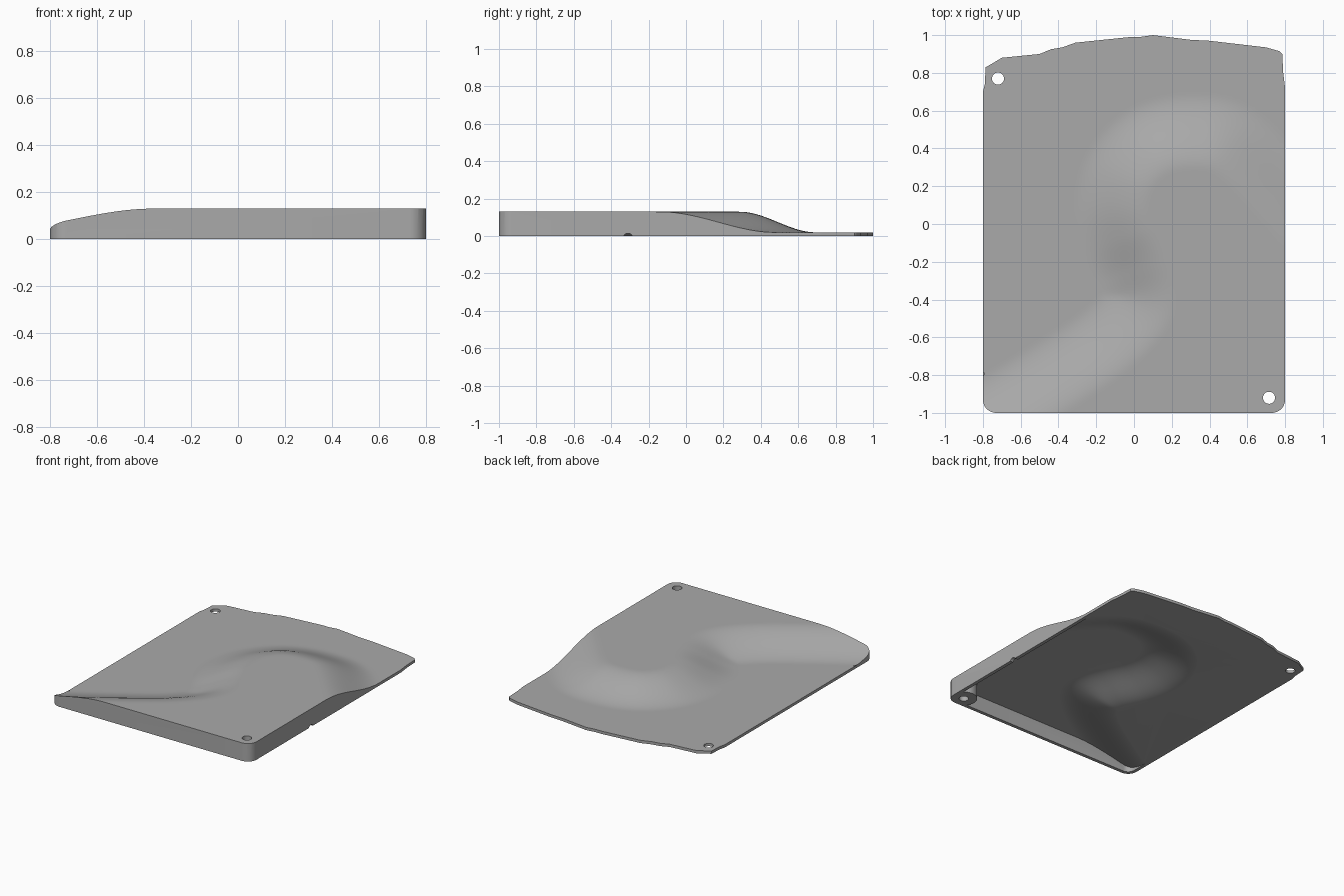
import bpy, bmesh, math
from mathutils import Vector
from mathutils.geometry import interpolate_bezier

if "Cube" in bpy.data.objects:
    bpy.data.objects.remove(bpy.data.objects["Cube"])

LOW, RISE, HALF_SLOPE, SKIN = 0.02, 0.11, 0.2, 0.021

# Centre line of the S-shaped slope, higher ground on its right-hand side
path = [Vector(p) for p in [
    (-1.05, -1.16), (-0.75, -1), (-0.42, -0.8), (-0.13, -0.6), (0.02, -0.42), (-0.01, -0.25),
    (-0.09, -0.08), (-0.12, 0.1), (-0.07, 0.29), (0.08, 0.44), (0.3, 0.49),
    (0.53, 0.44), (0.8, 0.17), (1.05, -0.13)]]
line = []
for i in range(len(path) - 1):
    a, b = path[i], path[i + 1]
    before, after = path[max(i - 1, 0)], path[min(i + 2, len(path) - 1)]
    line += interpolate_bezier(a, a + (b - before) / 6, b - (after - a) / 6, b, 8)[:-1]
line.append(path[-1])
line = [Vector((p[0], p[1])) for p in line]


def height(x, y):
    """Height of the upper surface, eased across the slope."""
    p, best, side = Vector((x, y)), 9, 1
    for a, b in zip(line, line[1:]):
        d = b - a
        t = max(0, min(1, (p - a).dot(d) / d.length_squared))
        dist = (p - a - d * t).length
        if dist < best:
            best = dist
            side = -1 if d.cross(p - a) > 0 else 1
    t = max(0, min(1, (side * best / HALF_SLOPE + 1) / 2))
    return LOW + RISE * t * t * (3 - 2 * t)


def finish(bm, name):
    bmesh.ops.recalc_face_normals(bm, faces=bm.faces)
    mesh = bpy.data.meshes.new(name)
    bm.to_mesh(mesh)
    bm.free()
    ob = bpy.data.objects.new(name, mesh)
    bpy.context.collection.objects.link(ob)
    return ob


def prism(name, outline, z0, z1):
    bm = bmesh.new()
    face = bm.faces.new([bm.verts.new((x, y, z0)) for x, y in outline])
    top = bmesh.ops.extrude_face_region(bm, geom=[face])["geom"]
    bmesh.ops.translate(bm, vec=(0, 0, z1 - z0),
                        verts=[v for v in top if isinstance(v, bmesh.types.BMVert)])
    return finish(bm, name)


def terrain(name, drop, bottom):
    """Solid block under the sculpted surface."""
    bm = bmesh.new()
    bmesh.ops.create_grid(bm, x_segments=84, y_segments=104, size=1)
    for v in bm.verts:
        v.co.x *= 0.85
        v.co.y *= 1.05
    heights = [(v, height(v.co.x, v.co.y)) for v in bm.verts]
    ext = bmesh.ops.extrude_face_region(bm, geom=bm.faces[:])["geom"]
    for v in ext:
        if isinstance(v, bmesh.types.BMVert):
            v.co.z = bottom
    for v, h in heights:
        v.co.z = h - drop
    return finish(bm, name)


def boolean(ob, cutter, operation):
    mod = ob.modifiers.new(operation, "BOOLEAN")
    mod.operation, mod.object, mod.solver = operation, cutter, "EXACT"
    bpy.context.view_layer.objects.active = ob
    bpy.ops.object.modifier_apply(modifier=mod.name)
    bpy.data.objects.remove(cutter)


def arc(cx, cy, r, start, end, n):
    return [(cx + r * math.cos(math.radians(start + (end - start) * i / n)),
             cy + r * math.sin(math.radians(start + (end - start) * i / n))) for i in range(n + 1)]


def circle(x, y, r):
    return arc(x, y, r, 0, 360, 32)[:-1]


def front_corners(half, front, r):
    return arc(-half + r, front + r, r, 180, 270, 8) + arc(half - r, front + r, r, 270, 360, 8)


# Outer body: rounded front corners, irregular back edge
back_edge = [(0.8, 0.72), (0.79, 0.8), (0.785, 0.9), (0.77, 0.915), (0.7, 0.935), (0.4, 0.97),
             (0.3, 0.975), (0.1, 1), (0.03, 0.99), (-0.02, 0.99), (-0.31, 0.96), (-0.38, 0.935),
             (-0.44, 0.925), (-0.5, 0.9), (-0.7, 0.88), (-0.75, 0.85), (-0.785, 0.83),
             (-0.79, 0.74), (-0.8, 0.7)]
body = terrain("relief_plate", 0, -0.2)
boolean(body, prism("outline", front_corners(0.8, -1, 0.07) + back_edge, 0, 0.5), "INTERSECT")

# Hollow underside with a solid corner post
cavity = terrain("cavity", SKIN, -0.2)
inner = front_corners(0.775, -0.975, 0.05) + [(0.775, 0.8), (-0.775, 0.8)]
boolean(cavity, prism("inner_outline", inner, -0.1, 0.5), "INTERSECT")
boolean(cavity, prism("corner_post", circle(0.715, -0.92, 0.09), -0.3, 0.6), "DIFFERENCE")
boolean(body, cavity, "DIFFERENCE")

# Screw holes at opposite corners
for x, y in ((0.715, -0.92), (-0.72, 0.77)):
    boolean(body, prism("hole", circle(x, y, 0.032), -0.4, 0.7), "DIFFERENCE")

# Small round notch in the side wall
notch = prism("notch", circle(0, 0, 0.026), 0.7, 0.9)
notch.rotation_euler = (0, math.pi / 2, 0)
notch.location = (0, -0.31, -0.011)
bpy.context.view_layer.update()
boolean(body, notch, "DIFFERENCE")

# Single grey finish
grey = bpy.data.materials.new("plain_grey")
grey.use_nodes = True
colour = (0.4, 0.4, 0.4, 1)
grey.diffuse_color = colour
grey.node_tree.nodes["Principled BSDF"].inputs["Base Color"].default_value = colour
body.data.materials.clear()
body.data.materials.append(grey)
for poly in body.data.polygons:
    poly.material_index = 0

bpy.ops.object.select_all(action="DESELECT")
body.select_set(True)
bpy.context.view_layer.objects.active = body
bpy.ops.object.shade_smooth_by_angle(angle=math.radians(35))
